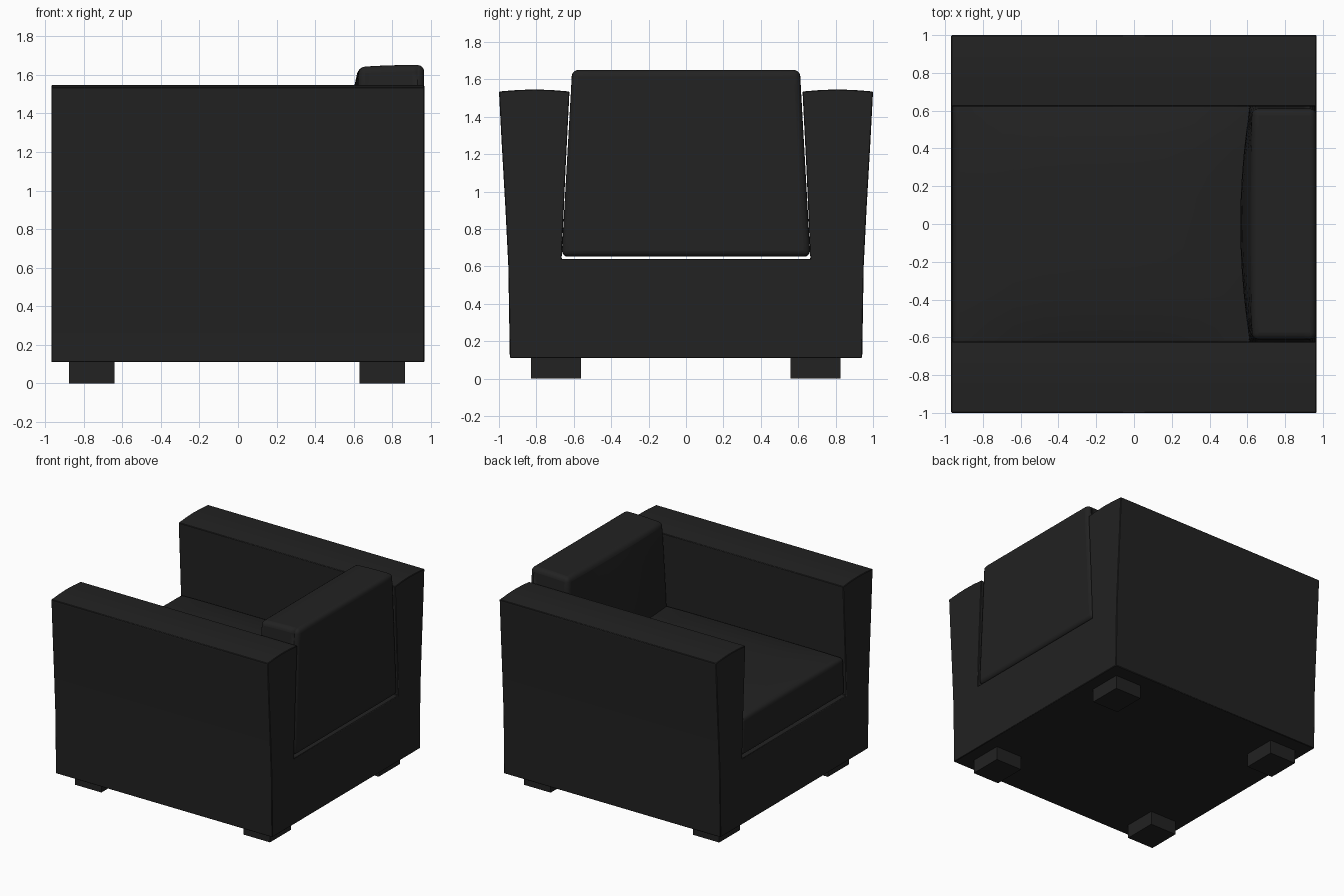
import bpy, bmesh

if "Cube" in bpy.data.objects:
    bpy.data.objects.remove(bpy.data.objects["Cube"])

black = bpy.data.materials.new("black leather")
black.diffuse_color = (0.016, 0.016, 0.016, 1)
black.use_nodes = True
black.node_tree.nodes["Principled BSDF"].inputs["Base Color"].default_value = black.diffuse_color


def finish(name, bm, bevel, segments=4):
    bmesh.ops.recalc_face_normals(bm, faces=bm.faces)
    mesh = bpy.data.meshes.new(name)
    bm.to_mesh(mesh)
    bm.free()
    mesh.materials.append(black)
    ob = bpy.data.objects.new(name, mesh)
    bpy.context.collection.objects.link(ob)
    bpy.context.view_layer.objects.active = ob
    ob.select_set(True)
    bpy.ops.object.shade_smooth_by_angle(angle=0.6)
    ob.select_set(False)
    if bevel:
        mod = ob.modifiers.new("soft edges", 'BEVEL')
        mod.width = bevel
        mod.segments = segments
        mod.limit_method = 'ANGLE'
        mod.angle_limit = 0.9
    return ob


def box(lo, hi, cuts=0):
    bm = bmesh.new()
    bmesh.ops.create_cube(bm, size=2)
    if cuts:
        bmesh.ops.subdivide_edges(bm, edges=bm.edges[:], cuts=cuts, use_grid_fill=True)
    unit = {v: v.co.copy() for v in bm.verts}      # -1..1 coordinates for shaping
    for v in bm.verts:
        for i in range(3):
            v.co[i] = lo[i] + (v.co[i] + 1) / 2 * (hi[i] - lo[i])
    return bm, unit


# Body: U-shaped profile (y, z) with flared, gently crowned arms, swept along x
half = [(0.665, 0.64), (0.645, 1.1), (0.623, 1.535), (0.72, 1.543), (0.81, 1.546),
        (0.9, 1.543), (1.0, 1.535), (0.985, 1.25), (0.965, 0.9), (0.95, 0.6), (0.942, 0.11)]
profile = half + [(-y, z) for y, z in reversed(half)]
bm = bmesh.new()
face = bm.faces.new([bm.verts.new((-0.968, y, z)) for y, z in profile])
ext = bmesh.ops.extrude_face_region(bm, geom=[face])
bmesh.ops.translate(bm, vec=(1.934, 0, 0),
                    verts=[g for g in ext["geom"] if isinstance(g, bmesh.types.BMVert)])
finish("body_with_arms", bm, 0.004, 1)

# Seat cushion: crowned top, sides follow the arms
bm, unit = box((-0.96, -0.663, 0.652), (0.64, 0.663, 0.955), 9)
for v, u in unit.items():
    v.co.y *= 1 - 0.012 * (u.z + 1)
    if u.z > 0:
        v.co.z += 0.05 * u.z * (1 - u.x ** 4) * (1 - u.y ** 4)
finish("seat_cushion", bm, 0.03)

# Back cushion: narrower at the top, bulging forward
bm, unit = box((0.625, -0.665, 0.652), (0.965, 0.665, 1.645), 9)
for v, u in unit.items():
    v.co.y *= 1 - 0.042 * (u.z + 1)
    if u.x < 0:
        v.co.x += 0.055 * u.x * (1 - u.y ** 2) * (1 - u.z ** 2)
        v.co.x += 0.015 * u.x * (1 - u.z) / 2
    if u.z > 0.99:
        v.co.z += 0.005 * u.x + 0.004 * (1 - u.x ** 2)
finish("back_cushion", bm, 0.04)

# Four block feet
for x in (-0.757, 0.748):
    for y in (-0.695, 0.692):
        bm, _ = box((x - 0.118, y - 0.134, 0), (x + 0.118, y + 0.134, 0.115))
        finish("foot", bm, 0)
